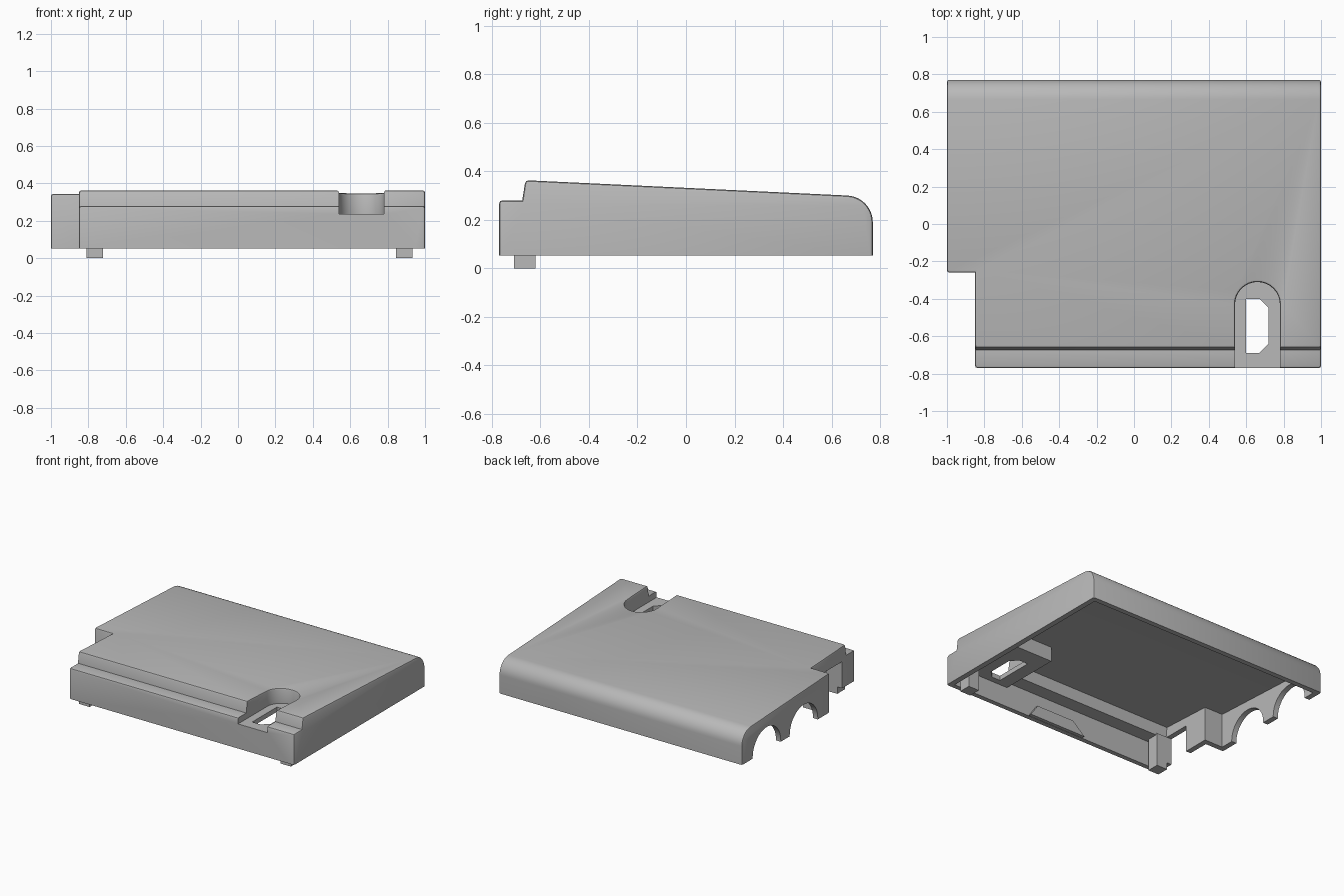
import bpy, bmesh
from math import sin, cos, pi

cube = bpy.data.objects.get("Cube")
if cube:
    bpy.data.objects.remove(cube, do_unlink=True)

mat = bpy.data.materials.new("matte_grey")
mat.use_nodes = True
grey = (0.48, 0.48, 0.48, 1)
mat.diffuse_color = grey
for node in mat.node_tree.nodes:
    if node.type == 'BSDF_PRINCIPLED':
        node.inputs["Base Color"].default_value = grey


def arc(cu, cv, r, start, end, steps):
    angles = [start + (end - start) * i / steps for i in range(steps + 1)]
    return [(cu + r * cos(a), cv + r * sin(a)) for a in angles]


def prism(name, pts, axis, lo, hi):
    """Closed 2D outline swept along an axis between lo and hi."""
    place = {'x': lambda u, v, t: (t, u, v),
             'y': lambda u, v, t: (u, t, v),
             'z': lambda u, v, t: (u, v, t)}[axis]
    bm = bmesh.new()
    low = [bm.verts.new(place(u, v, lo)) for u, v in pts]
    top = [bm.verts.new(place(u, v, hi)) for u, v in pts]
    bm.faces.new(low)
    bm.faces.new(top)
    for i in range(len(pts)):
        j = (i + 1) % len(pts)
        bm.faces.new((low[i], low[j], top[j], top[i]))
    bmesh.ops.recalc_face_normals(bm, faces=bm.faces)
    mesh = bpy.data.meshes.new(name)
    bm.to_mesh(mesh)
    bm.free()
    mesh.materials.append(mat)
    obj = bpy.data.objects.new(name, mesh)
    bpy.context.collection.objects.link(obj)
    return obj


def box(name, x0, x1, y0, y1, z0, z1):
    return prism(name, [(x0, y0), (x1, y0), (x1, y1), (x0, y1)], 'z', z0, z1)


def cut(obj, cutter):
    mod = obj.modifiers.new("cut", 'BOOLEAN')
    mod.operation = 'DIFFERENCE'
    mod.solver = 'EXACT'
    mod.object = cutter
    bpy.context.view_layer.update()
    graph = bpy.context.evaluated_depsgraph_get()
    mesh = bpy.data.meshes.new_from_object(obj.evaluated_get(graph))
    obj.modifiers.clear()
    obj.data = mesh
    bpy.data.objects.remove(cutter, do_unlink=True)


# Outer cover: stepped front, sloping top, rounded back
outer = [(-.77, 0), (-.77, .28), (-.675, .28), (-.662, .363)]
outer += arc(.66, .19, .11, pi * .485, 0, 10) + [(.77, 0)]
cover = prism("cover", outer, 'x', -1, 1)
cut(cover, box("corner_notch", -1.2, -.85, -.9, -.26, -.2, .6))
slot = [(.54, -.9), (.78, -.9)] + arc(.66, -.43, .12, 0, pi, 16)
cut(cover, prism("slot_cutter", slot, 'z', .235, .6))

# Soften the outer edges of the cover
bm = bmesh.new()
bm.from_mesh(cover.data)
soft = []
for e in bm.edges:
    mid = (e.verts[0].co + e.verts[1].co) / 2
    high = max(v.co.z for v in e.verts)
    in_slot = .5 < mid.x < .8 and (mid.z < .24 or (mid.y < -.64 and mid.z < .34))
    if (len(e.link_faces) == 2 and e.is_convex and e.calc_face_angle() > .6
            and high > .1 and not in_slot):
        soft.append(e)
bmesh.ops.bevel(bm, geom=soft, offset=.013, offset_type='OFFSET', segments=2,
                profile=.5, affect='EDGES', clamp_overlap=False)
bm.to_mesh(cover.data)
bm.free()

# Hollow inside, leaving walls round the notch and the slot
inner = [(-.735, -.1), (-.735, .24), (-.63, .24), (-.62, .325)]
inner += arc(.66, .19, .072, pi * .485, 0, 8) + [(.732, -.1)]
cavity = prism("cavity", inner, 'x', -.96, .96)
cut(cavity, box("notch_wall", -1.2, -.81, -.9, -.22, -.2, .6))
cut(cavity, box("slot_pocket", .5, .82, -.9, -.27, .2, .6))
cut(cover, cavity)
cut(cover, box("base_trim", -1.2, 1.2, -1, 1, -.3, .052))

# Two arches in the right side and an opening beside the notch
for y in (.48, .045):
    cut(cover, prism("arch", arc(y, .06, .165, 0, 2 * pi, 40)[:-1], 'x', -1.1, -.9))
cut(cover, box("side_opening", -.9, -.78, -.62, -.42, 0, .25))

# Chamfered hole in the slot floor
hole = [(.6, -.69), (.67, -.69), (.72, -.64), (.72, -.45), (.67, -.4), (.6, -.4)]
cut(cover, prism("floor_hole", hole, 'z', .1, .3))

# Feet reach down from the front ledge
feet = [box("foot_" + side, x, x + .087, -.71, -.62, 0, .25)
        for side, x in (("right", -.81), ("left", .845))]

# Raised pad inside the front wall
pad = prism("front_pad", [(-.16, .054), (.31, .054), (.25, .14), (-.06, .14)],
            'y', -.74, -.71)

for obj in [cover, pad] + feet:
    bpy.ops.object.select_all(action='DESELECT')
    obj.select_set(True)
    bpy.context.view_layer.objects.active = obj
    bpy.ops.object.shade_smooth_by_angle(angle=pi / 6)
